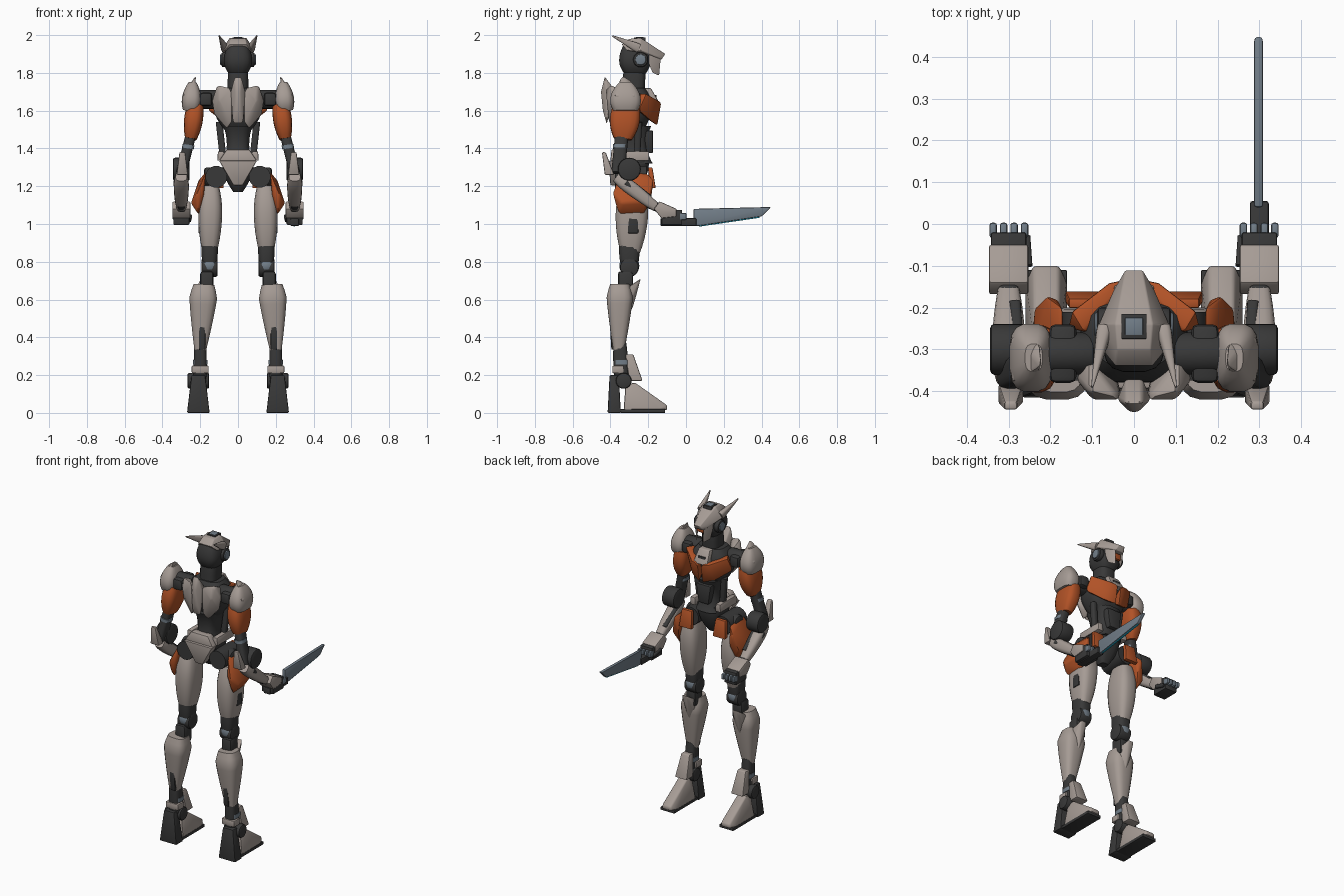
import bpy, bmesh, math
from mathutils import Vector, Matrix

if "Cube" in bpy.data.objects:
    bpy.data.objects.remove(bpy.data.objects["Cube"])

PAIR, MIDDLE, SINGLE = "pair", "middle", "single"


def material(name, red, green, blue):
    mat = bpy.data.materials.new(name)
    mat.use_nodes = True
    colour = (red, green, blue, 1)
    mat.diffuse_color = colour
    mat.node_tree.nodes["Principled BSDF"].inputs["Base Color"].default_value = colour
    return mat


ARMOUR = material("warm grey armour", .38, .33, .3)
DARK = material("charcoal frame", .04, .04, .04)
ORANGE = material("burnt orange", .44, .085, .02)
STEEL = material("blue grey steel", .17, .21, .25)
GLOW = material("cyan edge", .02, .45, .65)


def finish(name, bm, mat, where):
    """Make one object, or a mirrored left and right pair."""
    bmesh.ops.recalc_face_normals(bm, faces=bm.faces[:])
    for prefix in (("left_", "right_") if where == PAIR else ("",)):
        if prefix == "right_":
            bmesh.ops.transform(bm, matrix=Matrix.Scale(-1, 4, (1, 0, 0)), verts=bm.verts[:])
            bmesh.ops.reverse_faces(bm, faces=bm.faces[:])
        mesh = bpy.data.meshes.new(prefix + name)
        bm.to_mesh(mesh)
        mesh.materials.append(mat)
        mesh.shade_smooth()
        mesh.set_sharp_from_angle(angle=math.radians(35))
        bpy.context.collection.objects.link(bpy.data.objects.new(prefix + name, mesh))
    bm.free()


def soften(bm, width):
    edges = [edge for edge in bm.edges if edge.calc_face_angle(0) > .4]
    bmesh.ops.bevel(bm, geom=edges, offset=width, segments=2, profile=.5,
                    affect='EDGES', clamp_overlap=True)


def limb(name, mat, start, end, wide, deep, ends=(1, 1), peak=.5, swell=2, square=.65, where=PAIR):
    """Rounded-square tube, fullest at the peak and narrowing to both ends."""
    start, end = Vector(start), Vector(end)
    along = (end - start).normalized()
    across = Vector((1, 0, 0))
    across = (across - along * across.dot(along)).normalized()
    depth = along.cross(across)
    bm = bmesh.new()
    rings, sides, steps = [], 16, 10
    for step in range(steps + 1):
        t = step / steps
        near, tip = (t / peak, ends[0]) if t < peak else ((1 - t) / (1 - peak), ends[1])
        size = tip + (1 - tip) * (1 - (1 - near) ** swell)
        ring = []
        for side in range(sides):
            angle = math.tau * (side + .5) / sides
            c, s = math.cos(angle), math.sin(angle)
            u = math.copysign(abs(c) ** square, c) * wide * size
            v = math.copysign(abs(s) ** square, s) * deep * size
            ring.append(bm.verts.new(start.lerp(end, t) + across * u + depth * v))
        rings.append(ring)
    for low, high in zip(rings, rings[1:]):
        for i in range(sides):
            j = (i + 1) % sides
            bm.faces.new((low[i], low[j], high[j], high[i]))
    bm.faces.new(rings[0])
    bm.faces.new(rings[-1])
    finish(name, bm, mat, where)


def hull(name, mat, points, where=PAIR, bevel=.008):
    """Bevelled convex armour piece; middle pieces are mirrored into one."""
    bm = bmesh.new()
    for x, y, z in points:
        bm.verts.new((x, y, z))
        if where == MIDDLE and x:
            bm.verts.new((-x, y, z))
    result = bmesh.ops.convex_hull(bm, input=bm.verts[:])
    spare = {v for v in result["geom_interior"] + result["geom_unused"]
             if isinstance(v, bmesh.types.BMVert)}
    bmesh.ops.delete(bm, geom=list(spare), context='VERTS')
    bmesh.ops.dissolve_limit(bm, angle_limit=.03, verts=bm.verts[:], edges=bm.edges[:])
    soften(bm, bevel)
    finish(name, bm, mat, where)


def block(name, mat, at, size, top=(1, 1), lean=0, where=PAIR, bevel=.006):
    """Box whose top can be scaled in x and y and leaned along y."""
    bm = bmesh.new()
    bmesh.ops.create_cube(bm, size=1)
    for v in bm.verts:
        x, y, z = (a * b for a, b in zip(v.co, size))
        if z > 0:
            x, y = x * top[0], y * top[1] + lean
        v.co = Vector(at) + Vector((x, y, z))
    soften(bm, bevel)
    finish(name, bm, mat, where)


def plate(name, mat, outline, x, thick, where=PAIR, bevel=.006):
    """Side outline of (y, z) points, thickened along x."""
    edges = (x - thick / 2, x + thick / 2)
    hull(name, mat, [(e, y, z) for e in edges for y, z in outline], where, bevel)


def axle(name, mat, at, radius, length, bevel=.01):
    """Round joint lying along x."""
    bm = bmesh.new()
    place = Matrix.Translation(at) @ Matrix.Rotation(math.pi / 2, 4, 'Y')
    bmesh.ops.create_cone(bm, cap_ends=True, segments=24, radius1=radius, radius2=radius,
                          depth=length, matrix=place)
    soften(bm, bevel)
    finish(name, bm, mat, PAIR)


# Joints that the parts hang from
shoulder, elbow, wrist = Vector((.23, -.31, 1.66)), Vector((.3, -.36, 1.25)), Vector((.3, -.16, 1.09))
hip, knee, ankle = Vector((.12, -.29, 1.25)), Vector((.15, -.3, .77)), Vector((.2, -.34, .17))
head, chest, waist = Vector((0, -.27, 1.87)), Vector((0, -.28, 1.6)), Vector((0, -.28, 1.4))


def off(joint, x=0, y=0, z=0):
    return joint + Vector((x, y, z))


# Head
limb("skull", DARK, off(head, z=-.09), off(head, z=.08), .075, .085, ends=(.5, .7), where=MIDDLE)
limb("neck", DARK, off(chest, z=.06), head, .055, .06, ends=(1, .8), where=MIDDLE)
hull("helmet", ARMOUR, [(.045, -.34, 1.95), (.045, -.24, 1.985), (.085, -.24, 1.92), (.07, -.31, 1.92),
                        (.04, -.3, 1.98), (.02, -.11, 1.9), (.05, -.16, 1.89), (.03, -.13, 1.87)], MIDDLE)
hull("cheek_guard", ARMOUR, [(.03, -.13, 1.89), (.06, -.2, 1.9), (.05, -.2, 1.85),
                             (.02, -.14, 1.78), (.05, -.18, 1.8)])
block("visor", ORANGE, at=off(head, y=.1, z=-.015), size=(.07, .02, .04), where=MIDDLE)
block("crest_frame", DARK, at=off(head, y=.025, z=.095), size=(.06, .06, .046), where=MIDDLE, bevel=.002)
block("crest_window", STEEL, at=off(head, y=.025, z=.095), size=(.042, .042, .05), where=MIDDLE, bevel=.002)
axle("ear_rim", DARK, off(head, x=.07, y=.03), radius=.04, length=.036)
axle("ear_cap", STEEL, off(head, x=.08, y=.03), radius=.028, length=.03, bevel=.004)
limb("horn", ARMOUR, off(head, .07, .02, .06), off(head, .1, -.12, .126), .018, .024,
     ends=(1, .15), peak=.1, swell=1)

# Torso
limb("ribcage", DARK, off(chest, z=-.11), off(chest, z=.12), .13, .1, ends=(.5, .65),
     peak=.6, where=MIDDLE)
limb("waist", DARK, off(waist, z=-.08), off(waist, z=.12), .06, .075, ends=(1.4, 1.3), where=MIDDLE)
hull("chest_plate", ORANGE, [(.01, -.13, 1.64), (.01, -.15, 1.52), (.06, -.14, 1.65), (.15, -.21, 1.69),
                             (.16, -.25, 1.6), (.08, -.18, 1.54), (.03, -.24, 1.58), (.12, -.26, 1.69)])
block("collar", ARMOUR, at=off(chest, y=.1, z=.08), size=(.1, .08, .08), top=(.8, .6), lean=-.03, where=MIDDLE)
block("collar_vent", DARK, at=off(chest, y=.113, z=.068), size=(.05, .02, .03), where=MIDDLE, bevel=.002)
hull("back_plate", ARMOUR, [(.03, -.42, 1.72), (.11, -.4, 1.74), (.14, -.37, 1.65), (.1, -.42, 1.66),
                            (.13, -.37, 1.58), (.06, -.39, 1.5), (.03, -.41, 1.54), (.11, -.32, 1.7),
                            (.05, -.33, 1.53)], bevel=.012)
hull("spine_fin", ARMOUR, [(.02, -.43, 1.78), (.04, -.42, 1.7), (.03, -.42, 1.53), (.01, -.45, 1.7),
                           (.01, -.44, 1.6), (.02, -.37, 1.7)], MIDDLE)
limb("side_strut", DARK, off(waist, .08, .02, -.04), off(waist, .1, .03, .14), .018, .018)
block("belly_guard", DARK, at=off(waist, y=.075, z=.035), size=(.07, .06, .12), top=(1.5, 1), where=MIDDLE)

# Pelvis and skirt plates
limb("pelvis", DARK, off(waist, z=-.23), off(waist, z=-.05), .085, .085, ends=(.3, 1), peak=.9, where=MIDDLE)
block("rear_belt", ARMOUR, at=off(waist, y=-.09, z=-.13), size=(.05, .06, .13), top=(4, 1),
      lean=-.01, where=MIDDLE)
block("upper_belt", ARMOUR, at=off(waist, y=-.09, z=-.035), size=(.2, .06, .06), top=(.6, .8), where=MIDDLE)
block("side_belt", ARMOUR, at=off(waist, x=.09, z=-.04), size=(.04, .17, .05), top=(.8, 1))
block("front_skirt", ORANGE, at=off(hip, y=.115, z=-.005), size=(.09, .03, .11), top=(.8, .8), lean=-.015)
axle("hip_joint", DARK, off(hip, x=.01), radius=.05, length=.1, bevel=.015)
limb("hip_ring", DARK, off(hip, x=-.005, y=-.085), off(hip, x=-.005, y=.08), .058, .058, square=1)
hull("hip_guard", ORANGE, [(.17, -.35, 1.28), (.17, -.2, 1.27), (.22, -.39, 1.16), (.21, -.17, 1.23),
                           (.25, -.34, 1.11), (.24, -.2, 1.12), (.21, -.36, 1.05), (.2, -.22, 1.05),
                           (.18, -.37, 1.16), (.18, -.18, 1.15)], bevel=.012)
block("hip_holster", DARK, at=off(hip, .07, .01, -.23), size=(.04, .055, .14))

# Legs
limb("thigh", ARMOUR, off(hip, x=.025, y=.01, z=-.05), off(knee, y=.005, z=.08), .064, .087,
     ends=(.7, .6), peak=.4)
limb("thigh_frame", DARK, knee, off(knee, z=.16), .044, .055, ends=(.8, 1), peak=.6)
axle("knee_joint", DARK, knee, radius=.05, length=.085)
axle("knee_ring", STEEL, off(knee, z=.01), radius=.053, length=.065, bevel=.02)
block("knee_link", DARK, at=off(knee, x=.015, y=-.02, z=-.08), size=(.07, .08, .12), bevel=.015)
limb("shin", ARMOUR, off(ankle, y=-.015, z=.16), off(knee, x=.03, y=-.05, z=-.09), .074, .07,
     ends=(.42, .75), peak=.8, swell=1.2)
hull("knee_cap", ARMOUR, [(.16, -.24, .71), (.2, -.24, .71), (.13, -.3, .67), (.22, -.3, .67),
                          (.14, -.3, .58), (.21, -.3, .58), (.18, -.28, .56), (.18, -.32, .48)])
block("calf_inset", DARK, at=off(ankle, x=-.01, y=-.02, z=.25), size=(.035, .07, .17), top=(1, 1.3))
limb("ankle_post", DARK, off(ankle, z=-.03), off(ankle, y=-.01, z=.2), .035, .04, ends=(1, .85))
limb("ankle_ring", STEEL, off(ankle, z=.085), off(ankle, z=.11), .038, .043)
axle("ankle_joint", DARK, off(ankle, x=.01, y=.01), radius=.042, length=.115)
block("ankle_guard", ARMOUR, at=off(ankle, y=.075, z=.07), size=(.085, .07, .14), top=(.7, .6), lean=-.035)
block("ankle_cuff", ARMOUR, at=off(ankle, y=-.02, z=.06), size=(.09, .06, .04))
block("heel", DARK, at=(.21, -.38, .1), size=(.12, .07, .2), top=(.6, .7))
hull("foot", ARMOUR, [(x, y, .015) for x in (.16, .26) for y in (-.33, -.14)]
     + [(x, y, z) for x in (.18, .24) for y, z in ((-.1, .015), (-.1, .04), (-.27, .16), (-.32, .15))])
block("sole", DARK, at=(.21, -.23, .01), size=(.1, .24, .02), bevel=.004)

# Shoulders and upper arms
axle("shoulder_axle", DARK, off(shoulder, x=-.07), radius=.05, length=.13)
block("shoulder_block", DARK, at=off(shoulder, x=-.06), size=(.065, .14, .07), bevel=.015)
limb("shoulder_pad", ARMOUR, off(shoulder, .02, -.01, -.06), off(shoulder, .01, -.01, .09), .052, .082,
     ends=(.8, .4), peak=.35)
hull("shoulder_fin", ARMOUR, [(.22, -.34, 1.79), (.225, -.29, 1.76), (.295, -.38, 1.68), (.295, -.26, 1.68),
                              (.28, -.32, 1.61), (.24, -.38, 1.66), (.24, -.26, 1.68)])
limb("upper_arm", ORANGE, off(shoulder, .02, -.025, -.21), off(shoulder, -.005, -.005, -.03), .05, .08,
     ends=(.6, .85), peak=.6)
limb("lower_arm_frame", DARK, off(elbow, z=.02), off(shoulder, .02, -.03, -.19), .028, .036)
limb("arm_ring", STEEL, off(elbow, -.035, .01, .15), off(elbow, -.038, .01, .17), .032, .037)
axle("elbow_drum", DARK, off(elbow, y=.06, z=.04), radius=.061, length=.088)
block("elbow_guard", ARMOUR, at=off(elbow, x=-.005, y=-.045, z=.07), size=(.06, .05, .12), top=(.5, .4), lean=-.03)

# Forearms and hands
limb("forearm", ARMOUR, off(elbow, y=-.01), wrist, .04, .037, ends=(.75, .65), peak=.3)
limb("forearm_piston", DARK, off(elbow, -.025, .03), off(wrist, -.015, -.03, .05), .014, .014)
limb("forearm_inlay", DARK, off(elbow, .028, .04, -.03), off(wrist, .018, -.05, .04), .014, .014)
limb("wrist", DARK, off(wrist, y=-.04, z=.02), off(wrist, y=.05, z=-.02), .025, .025)
plate("hand_cover", ARMOUR, [(-.17, 1.08), (-.14, 1.12), (-.05, 1.08), (-.05, 1.04), (-.13, 1.03)],
      x=.3, thick=.095)
block("palm", DARK, at=off(wrist, y=.085, z=-.055), size=(.085, .11, .08))
for number in range(4):
    block("finger_%d" % number, STEEL, at=off(wrist, number * .025 - .038, .145, -.05),
          size=(.018, .036, .036))
limb("thumb", DARK, off(wrist, -.045, .06, -.05), off(wrist, -.04, .13, -.07), .012, .012)

# Blade held in one hand
block("blade_grip", DARK, at=off(wrist, y=.12, z=-.08), size=(.045, .19, .042), where=SINGLE)
plate("blade", STEEL, [(.04, 1.08), (.45, 1.09), (.4, 1.04), (.07, .99), (.04, .99)],
      x=.298, thick=.022, where=SINGLE)
plate("blade_edge", GLOW, [(.07, .986), (.39, 1.033), (.39, 1.04), (.07, 1)],
      x=.298, thick=.009, where=SINGLE, bevel=.001)
